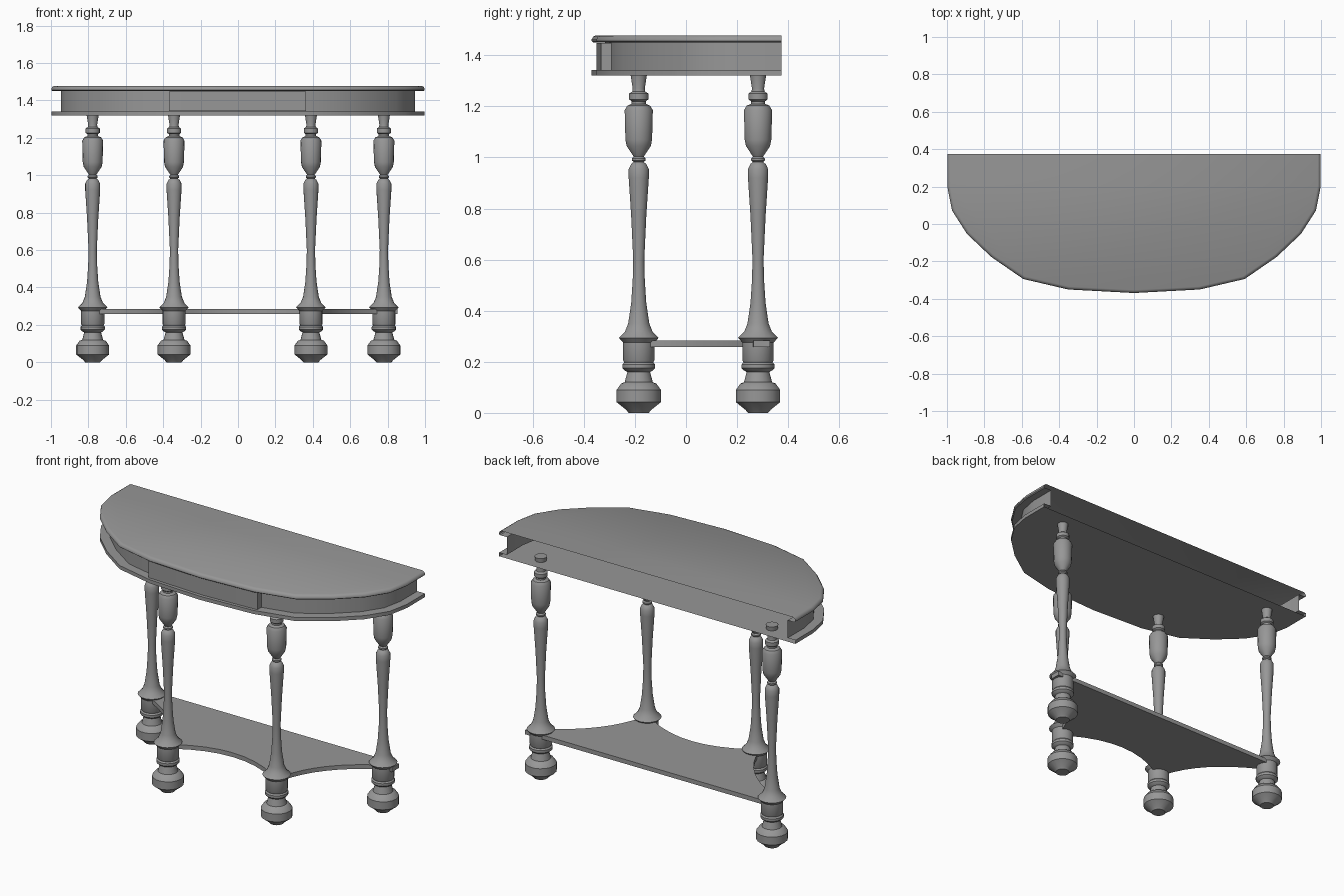
import bpy, bmesh, math

if "Cube" in bpy.data.objects:
    bpy.data.objects.remove(bpy.data.objects["Cube"])

BACK = 0.373
HALF = [(0.998, BACK), (0.998, 0.2), (0.973, 0.072), (0.893, -0.053), (0.763, -0.176),
        (0.592, -0.294), (0.352, -0.35)]
OUTLINE = [(-x, y) for x, y in HALF] + [(0, -0.369)] + HALF[::-1]

# Dark grey wood
wood = bpy.data.materials.new("dark_wood")
wood.diffuse_color = (0.31, 0.31, 0.31, 1)
wood.use_nodes = True
wood.node_tree.nodes["Principled BSDF"].inputs["Base Color"].default_value = wood.diffuse_color


def inset(d):
    """Shrink the half-round outline, keeping its back edge in place."""
    kx, ky = 1 - d / 0.998, 1 - d / 0.742
    return [(x * kx, BACK + (y - BACK) * ky) for x, y in OUTLINE]


def loft(name, layers, open_back=False, smooth=True):
    """Capped shape through stacked (outline, z) layers, bottom first."""
    bm = bmesh.new()
    rings = [[bm.verts.new((x, y, z)) for x, y in pts] for pts, z in layers]
    n = len(rings[0])
    for a, b in zip(rings, rings[1:]):
        for i in range(n - 1 if open_back else n):
            j = (i + 1) % n
            bm.faces.new((a[i], a[j], b[j], b[i]))
    bm.faces.new(rings[0][::-1])
    bm.faces.new(rings[-1])
    if not open_back:
        bmesh.ops.recalc_face_normals(bm, faces=bm.faces)
    me = bpy.data.meshes.new(name)
    bm.to_mesh(me)
    bm.free()
    me.materials.append(wood)
    ob = bpy.data.objects.new(name, me)
    bpy.context.collection.objects.link(ob)
    if smooth:
        bpy.ops.object.select_all(action='DESELECT')
        bpy.context.view_layer.objects.active = ob
        ob.select_set(True)
        bpy.ops.object.shade_smooth_by_angle(angle=math.radians(35))
    return ob


def circle(x, y, r, sides=18):
    return [(x + r * math.cos(2 * math.pi * i / sides),
             y + r * math.sin(2 * math.pi * i / sides)) for i in range(sides)]


def arc(a, ctrl, b, n=8):
    """Quadratic curve between two points."""
    return [tuple((1 - i / n) ** 2 * p + 2 * i / n * (1 - i / n) * c + (i / n) ** 2 * q
                  for p, c, q in zip(a, ctrl, b)) for i in range(n + 1)]


# Top, apron and lower moulding: one shell, open at the back
loft("table_top", [(inset(0), 1.32), (inset(0), 1.342), (inset(0.052), 1.342),
                   (inset(0.052), 1.45), (inset(0.006), 1.45), (inset(0), 1.455),
                   (inset(0), 1.463), (inset(0.006), 1.473), (inset(0.016), 1.478)],
     open_back=True)

# Bowed drawer front
front = [(-0.37, -0.29), (-0.37, -0.333), (0, -0.35), (0.363, -0.333), (0.363, -0.29), (0, -0.305)]
loft("drawer_front", [(front, 1.343), (front, 1.449)])

# Turned legs
PROFILE = [(0.04, 0), (0.05, 0.012), (0.088, 0.042), (0.088, 0.09), (0.07, 0.115), (0.056, 0.12),
           (0.045, 0.16), (0.056, 0.166), (0.065, 0.175), (0.065, 0.19), (0.058, 0.198),
           (0.062, 0.205), (0.062, 0.275), (0.079, 0.294), (0.055, 0.318), (0.042, 0.35),
           (0.03, 0.43), (0.024, 0.52), (0.022, 0.6), (0.03, 0.77), (0.04, 0.92), (0.04, 0.955),
           (0.03, 0.975), (0.02, 0.982), (0.027, 0.988), (0.027, 0.996), (0.02, 1.003),
           (0.048, 1.045), (0.053, 1.07), (0.056, 1.185), (0.045, 1.203), (0.028, 1.21),
           (0.028, 1.22), (0.038, 1.227), (0.038, 1.25), (0.026, 1.258), (0.024, 1.27),
           (0.032, 1.32), (0.035, 1.345)]
LEGS = {"back_leg_left": (-0.777, 0.282), "back_leg_right": (0.78, 0.282),
        "front_leg_left": (-0.342, -0.185), "front_leg_right": (0.39, -0.185)}
for name, (x, y) in LEGS.items():
    loft(name, [(circle(x, y, r), z) for r, z in PROFILE])

# Lower shelf with scooped edges between the legs
shelf = [(-0.77, 0.327)]
shelf += arc((-0.77, 0.25), (-0.45, 0.09), (-0.37, -0.17))
shelf += arc((-0.31, -0.18), (0.02, 0.02), (0.35, -0.18))
shelf += arc((0.42, -0.17), (0.49, 0.09), (0.77, 0.25))
shelf += [(0.853, 0.265), (0.853, 0.329)]
loft("lower_shelf", [(shelf, 0.258), (shelf, 0.284)])
